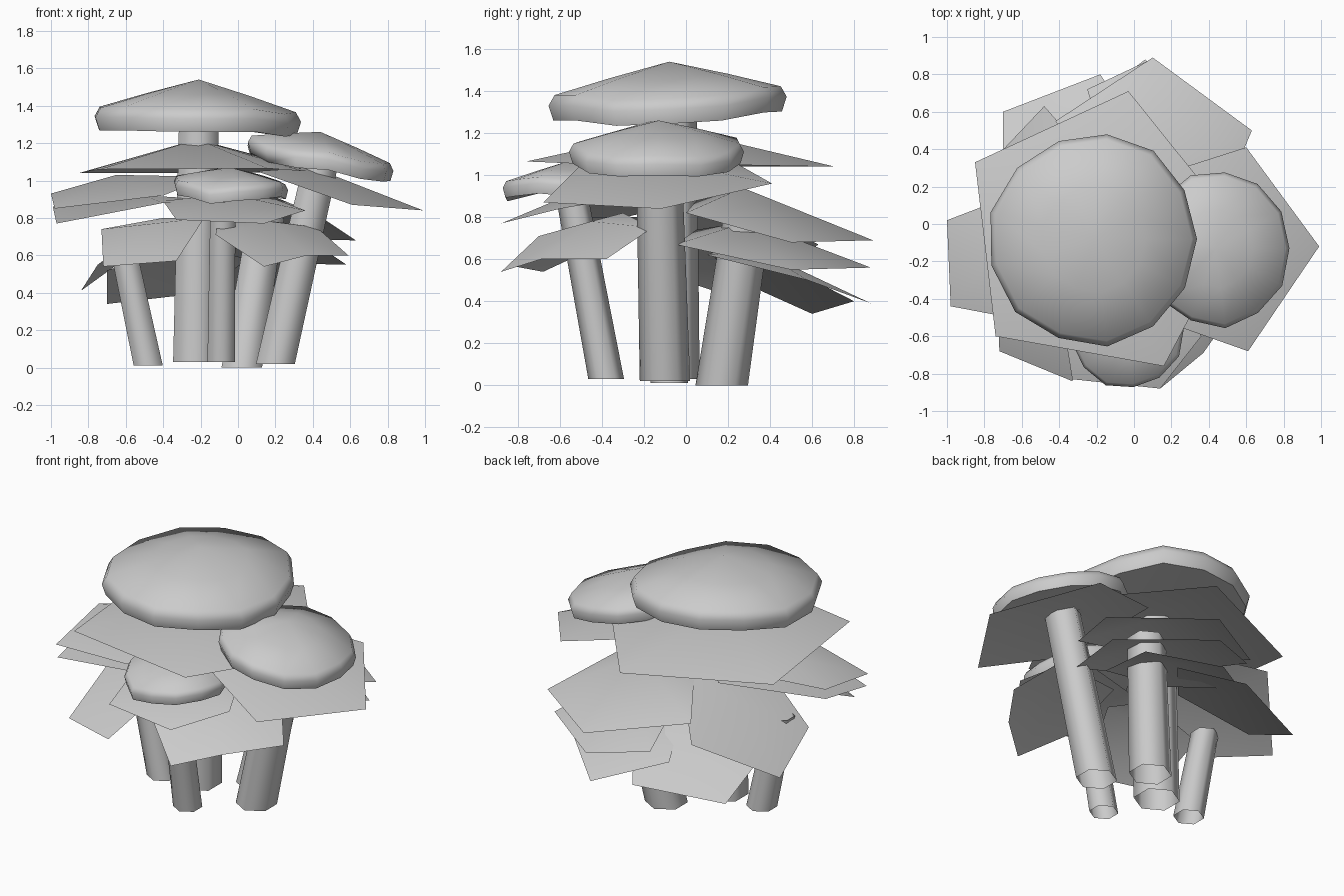
import bpy
import bmesh
import math
import random
from mathutils import Vector

random.seed(4)

default_cube = bpy.data.objects.get("Cube")
if default_cube:
    bpy.data.objects.remove(default_cube, do_unlink=True)

grey = bpy.data.materials.new("plain_grey")
grey.use_nodes = True
colour = (.6, .6, .6, 1)
grey.diffuse_color = colour
grey.node_tree.nodes["Principled BSDF"].inputs["Base Color"].default_value = colour


def finish(name, bm):
    """Turn a bmesh into a smooth shaded object."""
    mesh = bpy.data.meshes.new(name)
    bm.to_mesh(mesh)
    bm.free()
    mesh.materials.append(grey)
    obj = bpy.data.objects.new(name, mesh)
    bpy.context.scene.collection.objects.link(obj)
    bpy.ops.object.select_all(action="DESELECT")
    obj.select_set(True)
    bpy.context.view_layer.objects.active = obj
    bpy.ops.object.shade_smooth_by_angle(angle=math.radians(70))
    return obj


def bridge(bm, lower, upper):
    """Join two closed rings of vertices with outward quads."""
    count = len(lower)
    for i in range(count):
        j = (i + 1) % count
        bm.faces.new((lower[i], lower[j], upper[j], upper[i]))


def fan(bm, centre, ring):
    """Join a closed ring of vertices to a middle vertex."""
    for i, vert in enumerate(ring):
        bm.faces.new((centre, vert, ring[(i + 1) % len(ring)]))


def stem(name, base, top, radius, sides=6):
    """Leaning six-sided tube, open at both level ends."""
    bm = bmesh.new()
    rings = []
    for end, scale in ((base, 1), (top, .9)):
        ring = []
        for i in range(sides):
            angle = math.tau * (i + .5) / sides
            offset = Vector((math.cos(angle), math.sin(angle), 0))
            ring.append(bm.verts.new(Vector(end) + offset * radius * scale))
        rings.append(ring)
    bridge(bm, *rings)
    finish(name, bm)


def cap(name, centre, radii, slope, rise, rim, sides=13):
    """Tilted dome with a thick uneven rim and a flat underside."""
    bm = bmesh.new()
    profile = ((.5, rise * .56), (.95, rise * .12), (1, -rim * .3), (.96, -rim))
    wobble = [random.uniform(.96, 1.03) for _ in range(sides)]
    droop = [random.uniform(-.02, .02) for _ in range(sides)]

    def place(x, y, z):
        tilt = x * slope[0] + y * slope[1]
        return bm.verts.new(Vector(centre) + Vector((x, y, z + tilt)))

    rings = []
    for scale, height in profile:
        ring = []
        for i in range(sides):
            angle = math.tau * i / sides
            reach = scale * wobble[i]
            ring.append(place(math.cos(angle) * radii[0] * reach,
                              math.sin(angle) * radii[1] * reach,
                              height + droop[i] * scale))
        rings.append(ring)
    for upper, lower in zip(rings, rings[1:]):
        bridge(bm, lower, upper)
    fan(bm, place(0, 0, rise), rings[0])
    fan(bm, place(0, 0, -rim * .7), rings[-1])
    bmesh.ops.recalc_face_normals(bm, faces=bm.faces[:])
    finish(name, bm)


def leaf(name, apex, *corners):
    """Thin angular sheet, gently raised at its apex."""
    bm = bmesh.new()
    ring = [bm.verts.new(corner) for corner in corners]
    fan(bm, bm.verts.new(apex), ring)
    bmesh.ops.recalc_face_normals(bm, faces=bm.faces[:])
    if sum(face.normal.z for face in bm.faces) < 0:
        bmesh.ops.reverse_faces(bm, faces=bm.faces[:])
    finish(name, bm)


# Stems
stem("right_stem", (-.48, -.08, .01), (-.61, -.09, .62), .09)
stem("main_stem", (-.23, -.07, .03), (-.21, -.07, 1.32), .135)
stem("front_stem", (-.09, -.38, .03), (-.08, -.55, .94), .085)
stem("back_stem", (.02, .17, 0), (.15, .29, .8), .125)
stem("left_stem", (.2, -.1, .02), (.45, -.13, 1.12), .12)

# Rounded caps
cap("main_cap", (-.21, -.08, 1.37), (.56, .58), (-.02, .04), .17, .1)
cap("left_cap", (.44, -.13, 1.14), (.39, .42), (-.2, 0), .12, .08)
cap("front_cap", (-.04, -.55, 1), (.31, .33), (-.05, .14), .07, .07)

# Large upper sheets
leaf("main_leaf", (-.22, -.05, 1.22), (-.85, .33, 1.04), (-.03, .71, 1.04),
     (.42, .15, 1.05), (.35, -.4, 1.05), (.16, -.76, 1.065), (-.74, -.6, 1.06))
leaf("left_leaf", (.4, -.13, 1.07), (.99, -.12, .84), (.6, .41, .96),
     (.1, .25, 1.05), (.1, -.5, 1.05), (.61, -.68, .87))

# Sheets on the right side
leaf("right_upper_leaf", (-.65, -.05, 1.03), (-1, .02, .93), (-.4, .25, 1),
     (-.15, -.1, 1.02), (-.4, -.55, .92), (-.98, -.44, .85))
leaf("right_middle_leaf", (-.5, -.1, .92), (-.99, 0, .86), (-.4, .25, .9),
     (-.15, -.1, .9), (-.4, -.55, .88), (-.97, -.44, .77))
leaf("right_lower_leaf", (-.48, .12, .75), (-.84, .25, .41), (-.75, -.17, .55),
     (-.45, -.25, .75), (-.1, .2, .88), (-.48, .63, .67))

# Sheets on the front side
leaf("front_upper_leaf", (-.06, -.5, .93), (.14, -.88, .77), (.36, -.6, .84),
     (.2, -.25, .9), (-.4, -.4, .89), (-.33, -.83, .79))
leaf("front_right_leaf", (-.45, -.45, .77), (-.72, -.68, .54),
     (-.33, -.84, .57), (-.18, -.45, .8), (-.4, -.15, .8), (-.73, -.25, .74))
leaf("front_left_leaf", (.18, -.45, .78), (.14, -.88, .54), (.37, -.69, .6),
     (.59, -.38, .6), (.42, -.16, .75), (-.1, -.3, .82), (-.12, -.7, .71))

# Stacked sheets on the back side
leaf("back_upper_leaf", (.13, .27, .94), (.1, .89, .69), (.63, .5, .68),
     (.42, 0, .82), (-.1, .05, .88), (-.42, .55, .76))
leaf("back_middle_leaf", (.13, .3, .78), (.09, .88, .56), (.58, .5, .55),
     (.4, -.05, .67), (-.05, .05, .74), (-.25, .72, .6))
leaf("back_lower_leaf", (.1, .35, .64), (.06, .88, .39), (.4, .58, .5),
     (.3, .1, .62), (-.1, .15, .64), (-.3, .6, .5))
leaf("back_right_leaf", (-.35, .4, .56), (-.7, .6, .34), (-.18, .8, .4),
     (.05, .45, .58), (-.25, .1, .66), (-.7, .2, .52))
